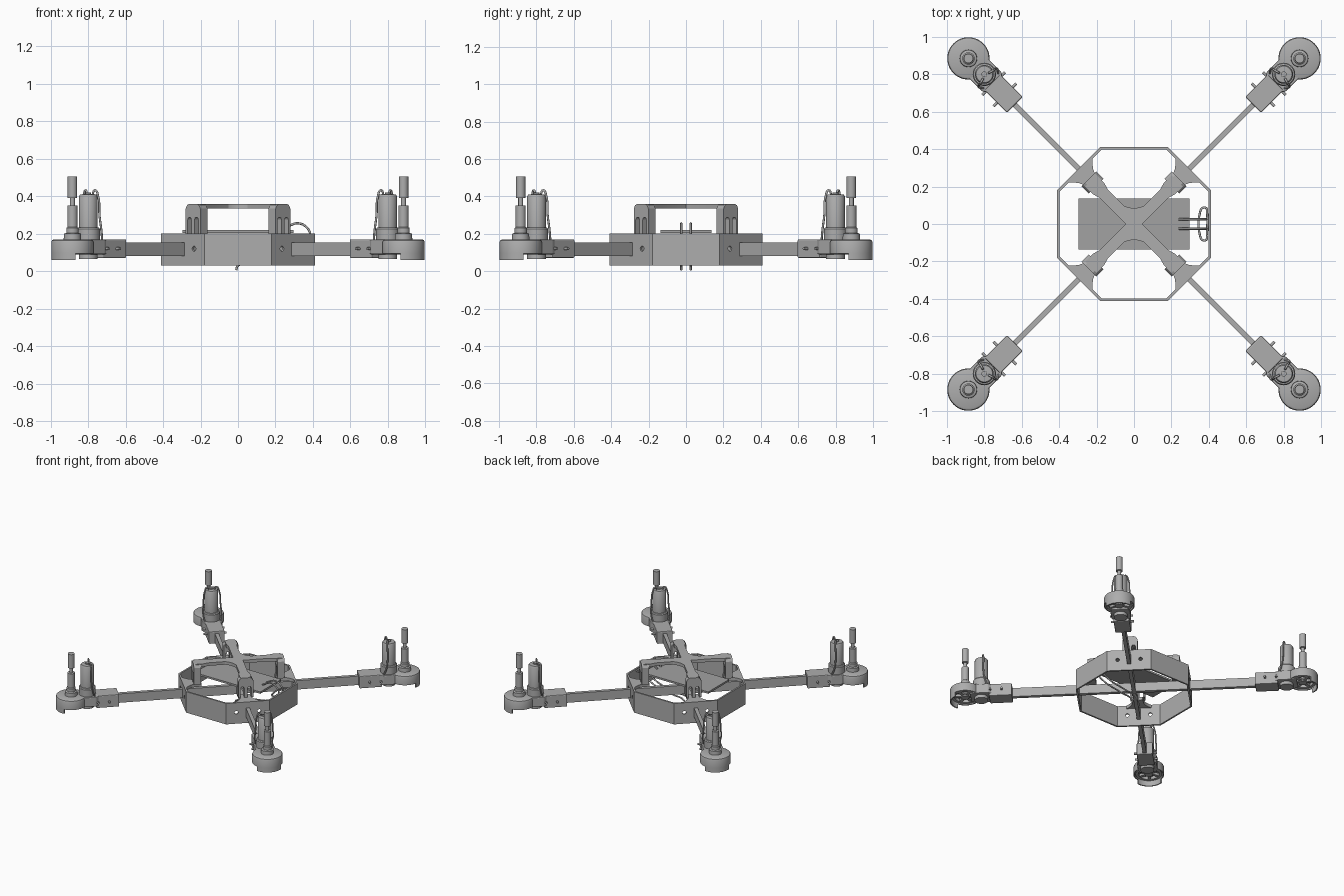
import bpy, bmesh, math
from mathutils import Matrix, Vector

if "Cube" in bpy.data.objects:
    bpy.data.objects.remove(bpy.data.objects["Cube"], do_unlink=True)


def material(name, v):
    m = bpy.data.materials.new(name)
    m.use_nodes = True
    m.diffuse_color = (v, v, v, 1)
    m.node_tree.nodes["Principled BSDF"].inputs["Base Color"].default_value = (v, v, v, 1)
    return m


GREY = material("light grey", 0.42)
BOARD = material("board grey", 0.36)


def finish(name, bm, mat=GREY, smooth=True, bevel=0):
    bmesh.ops.recalc_face_normals(bm, faces=bm.faces)
    me = bpy.data.meshes.new(name)
    bm.to_mesh(me)
    bm.free()
    me.materials.append(mat)
    ob = bpy.data.objects.new(name, me)
    bpy.context.collection.objects.link(ob)
    if bevel:
        b = ob.modifiers.new("bevel", "BEVEL")
        b.width, b.segments, b.limit_method = bevel, 2, "ANGLE"
    if smooth:
        bpy.ops.object.select_all(action="DESELECT")
        ob.select_set(True)
        bpy.context.view_layer.objects.active = ob
        bpy.ops.object.shade_smooth_by_angle(angle=math.radians(35))
    return ob


def box(name, x, y, z, **kw):
    bm = bmesh.new()
    size = [b - a for a, b in (x, y, z)]
    mid = [(a + b) / 2 for a, b in (x, y, z)]
    bmesh.ops.create_cube(bm, size=1, matrix=Matrix.Translation(mid) @ Matrix.Diagonal((*size, 1)))
    return finish(name, bm, smooth=False, **kw)


def prism(name, pts, vec, **kw):
    """Extrude a flat outline of 3D points along a vector."""
    bm = bmesh.new()
    face = bm.faces.new([bm.verts.new(p) for p in pts])
    new = bmesh.ops.extrude_face_region(bm, geom=[face])["geom"]
    bmesh.ops.translate(bm, vec=vec, verts=[v for v in new if isinstance(v, bmesh.types.BMVert)])
    return finish(name, bm, **kw)


def plate(name, pts, z0, z1, **kw):
    return prism(name, [(x, y, z0) for x, y in pts], (0, 0, z1 - z0), **kw)


def lathe(name, profile, x=0, arc=360, steps=32):
    """Spin a (radius, height) profile about a vertical axis at x."""
    bm = bmesh.new()
    a0 = -math.radians(arc) / 2
    vs = [bm.verts.new((r * math.cos(a0), r * math.sin(a0), z)) for r, z in profile]
    edges = [bm.edges.new(p) for p in zip(vs, vs[1:])]
    full = arc == 360
    if not full:
        edges.append(bm.edges.new((vs[-1], vs[0])))
        bm.faces.new(vs)
    last = bmesh.ops.spin(bm, geom=vs + edges, axis=(0, 0, 1), cent=(0, 0, 0),
                          angle=math.radians(arc), steps=steps)["geom_last"]
    if not full:
        bmesh.ops.contextual_create(bm, geom=[e for e in last if isinstance(e, bmesh.types.BMEdge)])
    bmesh.ops.remove_doubles(bm, verts=bm.verts, dist=1e-5)
    bmesh.ops.translate(bm, vec=(x, 0, 0), verts=bm.verts)
    return finish(name, bm)


def cable(name, pts, radius):
    cu = bpy.data.curves.new(name, "CURVE")
    cu.dimensions = "3D"
    cu.bevel_depth, cu.bevel_resolution, cu.resolution_u = radius, 2, 6
    cu.use_fill_caps = True
    sp = cu.splines.new("BEZIER")
    sp.bezier_points.add(len(pts) - 1)
    for bp, p in zip(sp.bezier_points, pts):
        bp.co = p
        bp.handle_left_type = bp.handle_right_type = "AUTO"
    cu.materials.append(GREY)
    ob = bpy.data.objects.new(name, cu)
    bpy.context.collection.objects.link(ob)
    return ob


def mirrored(half):
    return half + [(x, -y) for x, y in reversed(half)]


# Octagonal body ring: outer and inner walls joined top and bottom
def octagon(a, c):
    return [(c, -a), (a, -c), (a, c), (c, a), (-c, a), (-a, c), (-a, -c), (-c, -a)]


bm = bmesh.new()
loops = [[bm.verts.new((x, y, z)) for x, y in octagon(a, c)]
         for a, c, z in ((.41, .18, .03), (.41, .18, .2), (.397, .174, .2), (.397, .174, .03))]
for k in range(4):
    A, B = loops[k], loops[(k + 1) % 4]
    for i in range(8):
        j = (i + 1) % 8
        bm.faces.new((A[i], A[j], B[j], B[i]))
ring = finish("body_ring", bm, smooth=False)

# Bolt holes through the diagonal walls
bm = bmesh.new()
for k in range(4):
    for t in (-.085, .085):
        m = (Matrix.Rotation(math.radians(45 + 90 * k), 4, "Z") @ Matrix.Translation((.41, t, .12))
             @ Matrix.Rotation(math.pi / 2, 4, "Y"))
        bmesh.ops.create_cone(bm, cap_ends=True, segments=16, radius1=.014, radius2=.014,
                              depth=.1, matrix=m)
cutter = finish("hole_cutter", bm)
cutter.hide_render = True
mod = ring.modifiers.new("holes", "BOOLEAN")
mod.operation, mod.object, mod.solver = "DIFFERENCE", cutter, "EXACT"
bpy.context.view_layer.update()
cut = bpy.data.meshes.new_from_object(ring.evaluated_get(bpy.context.evaluated_depsgraph_get()))
ring.modifiers.clear()
ring.data = cut
bpy.data.objects.remove(cutter, do_unlink=True)

# Parts of one arm, laid out along +x and later copied to four corners
arm = []
add = arm.append
add(box("arm_bar", (0, .98), (-.014, .014), (.08, .152)))
add(plate("corner_gusset", mirrored([(.41, .1), (.4, .088), (.385, .072), (.365, .055),
                                     (.34, .043), (.28, .04)]), .175, .2))

# Top brace beam with its slotted leg
add(plate("brace_beam", mirrored([(0, .032), (.23, .032), (.265, .042), (.325, .042)]), .335, .36))
leg = [(-.055, .2), (-.055, .335), (-.045, .352), (-.03, .36), (.03, .36), (.045, .352),
       (.055, .335), (.055, .2)]
for s in (.026, -.026):
    leg += [(s + .014, .2), (s + .014, .275), (s + .008, .287), (s - .008, .287),
            (s - .014, .275), (s - .014, .2)]
add(prism("brace_leg", [(.286, t, z) for t, z in leg], (.054, 0, 0), smooth=False))

# Clamp, link and pins at the end of the bar
add(box("arm_clamp", (.9, 1.07), (-.059, .059), (.07, .17), bevel=.006))
add(plate("pod_link", mirrored([(1.04, .05), (1.075, .073), (1.17, .073), (1.21, .06)]),
          .09, .168, smooth=False, bevel=.006))
for i, r in enumerate((.975, 1.06)):
    bm = bmesh.new()
    bmesh.ops.create_cone(bm, cap_ends=True, segments=12, radius1=.008, radius2=.008, depth=.17,
                          matrix=Matrix.Translation((r, 0, .12)) @ Matrix.Rotation(math.pi / 2, 4, "X"))
    add(finish("clamp_pin", bm))

# Gear pod: hollow cap, outer skirt, spoked wheel
POD, MOTOR = 1.25, 1.13
add(lathe("pod_cap", [(0, .17), (.098, .17), (.109, .165), (.113, .155), (.113, .095),
                      (.104, .095), (.104, .14), (0, .14)], POD, steps=48))
add(lathe("pod_skirt", [(.113, .1), (.113, .06), (.104, .06), (.104, .1)], POD, 106, 16))
add(lathe("wheel_rim", [(.098, .125), (.098, .1), (.078, .1), (.078, .125), (.098, .125)], POD))
add(lathe("wheel_hub", [(0, .14), (.03, .14), (.03, .095), (0, .095)], POD))
bm = bmesh.new()
for i in range(6):
    bmesh.ops.create_cube(bm, size=1, matrix=Matrix.Translation((POD, 0, .112))
                          @ Matrix.Rotation(i * math.pi / 3, 4, "Z")
                          @ Matrix.Translation((.055, 0, 0)) @ Matrix.Diagonal((.06, .022, .02, 1)))
add(finish("wheel_spokes", bm, smooth=False))

# Rotor shaft and motor
add(lathe("rotor_shaft", [(0, .165), (.047, .165), (.045, .2), (.033, .204), (.033, .23), (.027, .235),
                          (.027, .35), (.013, .352), (.013, .39), (.025, .392), (.025, .505),
                          (0, .505)], POD, steps=24))
add(lathe("motor", [(0, .065), (.05, .065), (.05, .12), (.062, .122), (.062, .225), (.057, .232),
                    (.05, .234), (.05, .4), (.044, .41), (.015, .412), (.015, .42), (0, .42)], MOTOR))
for s in (-1, 1):
    add(cable("motor_cable", [(MOTOR - .01, s * .02, .4), (MOTOR - .015, s * .035, .432),
                              (MOTOR - .02, s * .054, .4), (MOTOR - .02, s * .064, .3),
                              (MOTOR - .03, s * .068, .22), (MOTOR - .05, s * .055, .16)], .006))

# Copy every arm part to the four corners
corner_names = ("back_left", "back_right", "front_right", "front_left")
for ob in arm:
    base = ob.name.split(".")[0]
    for k, corner in enumerate(corner_names):
        o = ob if k == 0 else ob.copy()
        if k:
            bpy.context.collection.objects.link(o)
        o.name = f"{base}_{corner}"
        o.rotation_euler.z = math.radians(45 + 90 * k)

# Rounded webs at the front and back of the brace crossing
for s, name in ((1, "brace_web_back"), (-1, "brace_web_front")):
    web = [(0, .02), (.11, .145), (.085, .12), (.06, .1), (.03, .088), (0, .085),
           (-.03, .088), (-.06, .1), (-.085, .12), (-.11, .145)]
    plate(name, [(x, s * y) for x, y in web], .335, .36)

# Equipment board and its wiring
box("equipment_board", (-.295, .295), (-.135, .135), (.205, .22), mat=BOARD)
for y in (-.025, .025):
    cable("power_wire", [(.24, y, .222), (.28, y, .245), (.32, y, .256), (.365, y, .235),
                         (.385, y, .19), (.3, y, .1), (.1, y, .05), (0, y, .03), (-.01, y, .006)], .006)
cable("wire_loop", [(.39, -.06, .19), (.385, -.085, .19), (.365, -.085, .19), (.352, -.06, .19),
                    (.352, .06, .19), (.365, .085, .19), (.385, .085, .19), (.39, .06, .19),
                    (.39, -.06, .19)], .006)
